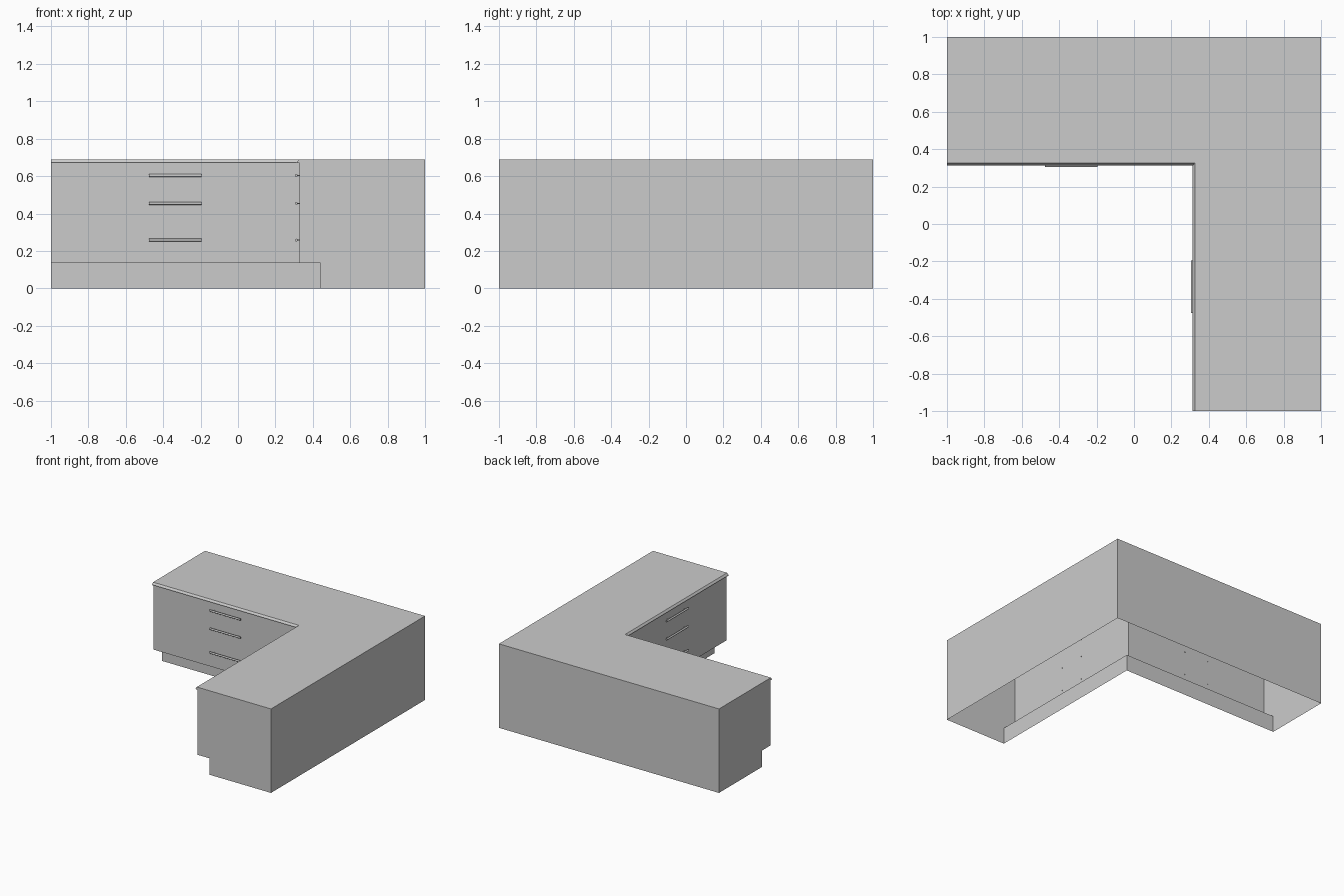
import bpy, bmesh
from mathutils import Vector, Matrix

if "Cube" in bpy.data.objects:
    bpy.data.objects.remove(bpy.data.objects["Cube"])

H = 0.69
# front profile from floor to worktop: (distance of face from centre, height)
PLINTH = [(0.44, 0), (0.44, 0.135)]
FRONT = [(0.44, 0.135), (0.33, 0.135), (0.33, 0.67)]
LIP = [(0.33, 0.67), (0.314, 0.67), (0.314, 0.674), (0.326, H)]


def make_object(name, faces):
    bm = bmesh.new()
    for f in faces:
        bm.faces.new([bm.verts.new(p) for p in f])
    bmesh.ops.remove_doubles(bm, verts=bm.verts, dist=1e-5)
    mesh = bpy.data.meshes.new(name)
    bm.to_mesh(mesh)
    bm.free()
    ob = bpy.data.objects.new(name, mesh)
    bpy.context.collection.objects.link(ob)
    return ob


def sweep(profile):
    """Run a front profile along both wings, mitred in the inner corner."""
    def path(o):
        return [(-1, o), (o, o), (o, -1)]
    faces = []
    for (a, za), (b, zb) in zip(profile, profile[1:]):
        lo, hi = path(a), path(b)
        for i in range(2):
            faces.append([(*lo[i], za), (*lo[i + 1], za),
                          (*hi[i + 1], zb), (*hi[i], zb)])
    return faces


# recessed plinth and drawer fronts
make_object("plinth", sweep(PLINTH))
make_object("drawer_fronts", sweep(FRONT))

# L-shaped worktop with chamfered lip
t = LIP[-1][0]
top = [(-1, 1), (-1, t), (t, t), (t, -1), (1, -1), (1, 1)]
make_object("worktop", sweep(LIP) + [[(x, y, H) for x, y in top]])

# notched end panels and back panels (underside stays open)
side = [(1, 0)] + PLINTH + FRONT[1:] + LIP[1:] + [(1, H)]
make_object("left_end_panel", [[(-1, d, z) for d, z in side]])
make_object("right_end_panel", [[(d, -1, z) for d, z in reversed(side)]])
make_object("back_panels", [
    [(1, 1, 0), (-1, 1, 0), (-1, 1, H), (1, 1, H)],
    [(1, -1, 0), (1, 1, 0), (1, 1, H), (1, -1, H)]])


def rod(bm, p, q, r, sides):
    p, q = Vector(p), Vector(q)
    rot = (q - p).to_track_quat('Z', 'Y').to_matrix().to_4x4()
    bmesh.ops.create_cone(bm, cap_ends=True, segments=sides, radius1=r, radius2=r,
                          depth=(q - p).length,
                          matrix=Matrix.Translation((p + q) / 2) @ rot)


# bar handles, three on each wing
for wing in ("left", "right"):
    for level, z in (("top", 0.603), ("middle", 0.454), ("bottom", 0.258)):
        def at(along, depth):
            return (along, depth, z) if wing == "left" else (depth, along, z)
        bm = bmesh.new()
        rod(bm, at(-0.475, 0.312), at(-0.195, 0.312), 0.0075, 16)
        for a in (-0.447, -0.223):
            rod(bm, at(a, 0.312), at(a, 0.334), 0.003, 12)
        mesh = bpy.data.meshes.new("handle")
        bm.to_mesh(mesh)
        bm.free()
        ob = bpy.data.objects.new(f"{wing}_{level}_handle", mesh)
        bpy.context.collection.objects.link(ob)
        bpy.ops.object.select_all(action='DESELECT')
        ob.select_set(True)
        bpy.context.view_layer.objects.active = ob
        bpy.ops.object.shade_smooth_by_angle()
